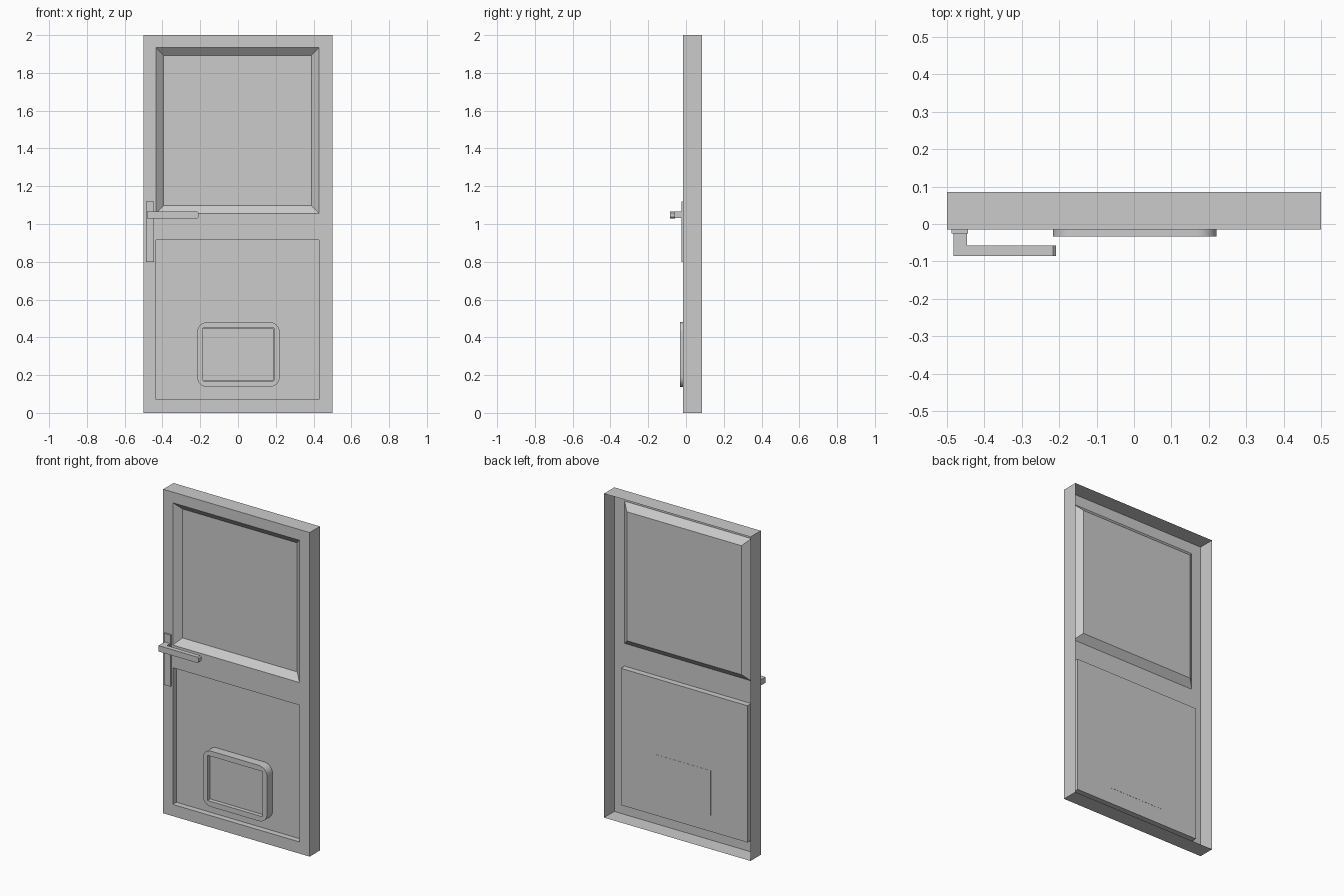
import bpy, bmesh, math

if "Cube" in bpy.data.objects:
    bpy.data.objects.remove(bpy.data.objects["Cube"])

FRONT, BACK, PANEL = -0.015, 0.085, 0.021


def finish(name, bm, smooth=False):
    me = bpy.data.meshes.new(name)
    bm.to_mesh(me)
    bm.free()
    ob = bpy.data.objects.new(name, me)
    bpy.context.collection.objects.link(ob)
    if smooth:
        bpy.ops.object.select_all(action='DESELECT')
        ob.select_set(True)
        bpy.context.view_layer.objects.active = ob
        bpy.ops.object.shade_smooth_by_angle(angle=math.radians(30))
    return ob


def box(name, x0, x1, y0, y1, z0, z1):
    bm = bmesh.new()
    bmesh.ops.create_cube(bm, size=1)
    for v in bm.verts:
        v.co = ((x0 + x1) / 2 + v.co.x * (x1 - x0),
                (y0 + y1) / 2 + v.co.y * (y1 - y0),
                (z0 + z1) / 2 + v.co.z * (z1 - z0))
    return finish(name, bm)


def round_rect(x0, x1, z0, z1, r, n=6):
    pts = []
    for i, (cx, cz) in enumerate([(x1 - r, z1 - r), (x0 + r, z1 - r),
                                  (x0 + r, z0 + r), (x1 - r, z0 + r)]):
        for k in range(n + 1):
            a = math.pi / 2 * (i + k / n)
            pts.append((cx + r * math.cos(a), cz + r * math.sin(a)))
    return pts


# Door leaf: open-backed shell with two sunken panels
xs = [-0.5, -0.435, 0.43, 0.5]
zs = [0, 0.072, 0.916, 1.056, 1.934, 2]
bm = bmesh.new()
g = [[bm.verts.new((x, FRONT, z)) for x in xs] for z in zs]
panels = []
for j in range(5):
    for i in range(3):
        f = bm.faces.new((g[j][i], g[j][i + 1], g[j + 1][i + 1], g[j + 1][i]))
        if i == 1 and j in (1, 3):
            panels.append(f)
rim = [e for e in bm.edges if e.is_boundary]
for f in panels:
    bmesh.ops.inset_region(bm, faces=[f], thickness=0.041, use_even_offset=True)
    for v in f.verts:
        v.co.y = PANEL
ext = bmesh.ops.extrude_edge_only(bm, edges=rim)
for v in ext['geom']:
    if isinstance(v, bmesh.types.BMVert):
        v.co.y = BACK
bmesh.ops.dissolve_limit(bm, angle_limit=0.01, verts=bm.verts[:], edges=[
    e for e in bm.edges if all(abs(v.co.y - FRONT) > 1e-4 for v in e.verts)])
bmesh.ops.recalc_face_normals(bm, faces=bm.faces[:])
if any(f.normal.y > 0.9 for f in bm.faces):
    bmesh.ops.reverse_faces(bm, faces=bm.faces[:])
finish("door_leaf", bm)

# Pet flap frame: rounded outside, nearly square opening
n = 6
outer = round_rect(-0.217, 0.221, 0.137, 0.481, 0.055, n)
inner = round_rect(-0.185, 0.19, 0.17, 0.449, 0.002, n)
bm = bmesh.new()
rings = [[bm.verts.new((x, y, z)) for x, z in p]
         for p, y in ((outer, PANEL), (outer, -0.033), (inner, -0.033), (inner, PANEL))]
for a, b in zip(rings, rings[1:]):
    for i in range(len(a)):
        k = (i + 1) % len(a)
        bm.faces.new((a[i], a[k], b[k], b[i]))
bmesh.ops.recalc_face_normals(bm, faces=bm.faces[:])
finish("pet_flap_frame", bm, smooth=True)

# Pet flap plate inside the frame
box("pet_flap", -0.184, 0.189, -0.009, PANEL + 0.001, 0.171, 0.448)

# Handle: backplate, stem and lever with a clipped tip
box("handle_backplate", -0.488, -0.444, -0.025, FRONT, 0.80, 1.118)
box("handle_stem", -0.483, -0.446, -0.06, -0.025, 1.031, 1.066)
bm = bmesh.new()
prof = [(-0.483, 1.03), (-0.216, 1.03), (-0.209, 1.037),
        (-0.209, 1.059), (-0.216, 1.066), (-0.483, 1.066)]
face = bm.faces.new([bm.verts.new((x, -0.085, z)) for x, z in prof])
ext = bmesh.ops.extrude_face_region(bm, geom=[face])
bmesh.ops.translate(bm, vec=(0, 0.028, 0), verts=[
    v for v in ext['geom'] if isinstance(v, bmesh.types.BMVert)])
bmesh.ops.recalc_face_normals(bm, faces=bm.faces[:])
finish("handle_lever", bm)
